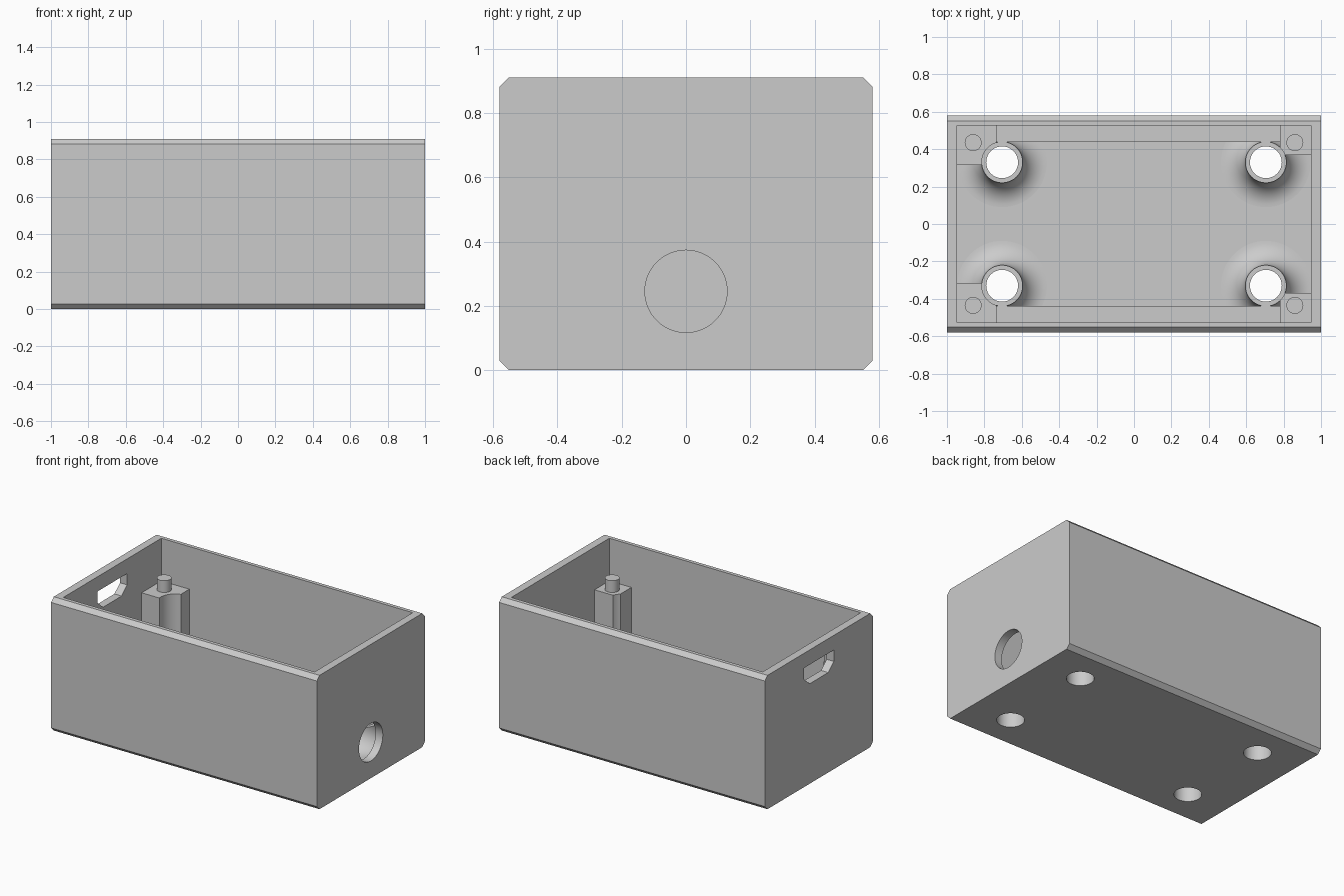
import bpy, bmesh, math
from mathutils import Matrix, Vector

if "Cube" in bpy.data.objects:
    bpy.data.objects.remove(bpy.data.objects["Cube"])

grey = bpy.data.materials.new("light_grey_plastic")
grey.use_nodes = True
colour = (0.6, 0.6, 0.6, 1)
grey.diffuse_color = colour
grey.node_tree.nodes["Principled BSDF"].inputs["Base Color"].default_value = colour

HALF_X, HALF_Y, HEIGHT = 1.0, 0.58, 0.91
IN_X, IN_Y, FLOOR = 0.946, 0.527, 0.055
CHAMFER, BOSS_TOP, POST_TOP, PEG_TOP = 0.028, 0.19, 0.62, 0.70
HOLE_R, BOSS_R, FILLET = 0.085, 0.11, 0.13
BOSS_X, BOSS_Y = 0.705, 0.33


def finish(name, bm):
    bmesh.ops.recalc_face_normals(bm, faces=bm.faces)
    mesh = bpy.data.meshes.new(name)
    bm.to_mesh(mesh)
    bm.free()
    obj = bpy.data.objects.new(name, mesh)
    bpy.context.collection.objects.link(obj)
    mesh.materials.append(grey)
    return obj


def box(name, x0, x1, y0, y1, z0, z1):
    bm = bmesh.new()
    bmesh.ops.create_cube(bm, size=1)
    bmesh.ops.scale(bm, vec=(x1 - x0, y1 - y0, z1 - z0), verts=bm.verts)
    bmesh.ops.translate(bm, vec=((x0 + x1) / 2, (y0 + y1) / 2, (z0 + z1) / 2), verts=bm.verts)
    return finish(name, bm)


def cylinder(name, centre, radius, depth, along_x=False):
    bm = bmesh.new()
    turn = Matrix.Rotation(math.pi / 2, 4, 'Y') if along_x else Matrix()
    bmesh.ops.create_cone(bm, cap_ends=True, segments=64, radius1=radius, radius2=radius,
                          depth=depth, matrix=Matrix.Translation(centre) @ turn)
    return finish(name, bm)


def prism(name, profile, x0, x1):
    """Extrude a (y, z) outline along x."""
    bm = bmesh.new()
    face = bm.faces.new([bm.verts.new((x0, y, z)) for y, z in profile])
    moved = bmesh.ops.extrude_face_region(bm, geom=[face])["geom"]
    bmesh.ops.translate(bm, vec=(x1 - x0, 0, 0),
                        verts=[v for v in moved if isinstance(v, bmesh.types.BMVert)])
    return finish(name, bm)


def lathe(name, profile, x, y):
    """Spin a closed (radius, z) outline about a vertical axis."""
    bm = bmesh.new()
    verts = [bm.verts.new((r, 0, z)) for r, z in profile]
    edges = [bm.edges.new((verts[i - 1], verts[i])) for i in range(len(verts))]
    bmesh.ops.spin(bm, geom=verts + edges, cent=(0, 0, 0), axis=(0, 0, 1),
                   angle=2 * math.pi, steps=64)
    bmesh.ops.remove_doubles(bm, verts=bm.verts, dist=0.0005)
    bmesh.ops.translate(bm, vec=(x, y, 0), verts=bm.verts)
    return finish(name, bm)


def activate(obj):
    bpy.ops.object.select_all(action='DESELECT')
    obj.select_set(True)
    bpy.context.view_layer.objects.active = obj


def cut(obj, cutter):
    activate(obj)
    mod = obj.modifiers.new("cut", 'BOOLEAN')
    mod.operation, mod.solver, mod.object = 'DIFFERENCE', 'EXACT', cutter
    bpy.ops.object.modifier_apply(modifier=mod.name)
    bpy.data.objects.remove(cutter)


def smooth(obj):
    activate(obj)
    bpy.ops.object.shade_smooth_by_angle(angle=math.radians(30))


# Outer shell with chamfered long edges
c = CHAMFER
quarter = [(HALF_Y, HEIGHT - c), (HALF_Y - c, HEIGHT)]
top = quarter + [(-y, z) for y, z in reversed(quarter)]
outline = top + [(y, HEIGHT - z) for y, z in reversed(top)]
shell = prism("shell", outline, -HALF_X, HALF_X)
cut(shell, box("cavity", -IN_X, IN_X, -IN_Y, IN_Y, FLOOR, 1.2))

# Port slot in one end, round cable hole in the other
slot = [(0.16, 0.81), (0.16, 0.733), (0.1, 0.68)]
slot += [(-y, z) for y, z in reversed(slot)]
cut(shell, prism("port_slot", slot, -1.1, -0.9))
cut(shell, cylinder("cable_hole", (1, 0, 0.245), 0.128, 0.2, True))

# Corner bosses with filleted bases, support posts and pegs
arc = [(BOSS_R + FILLET * (1 - math.cos(a)), FLOOR + FILLET * (1 - math.sin(a)))
       for a in (math.pi / 2 * i / 12 for i in range(13))]
boss_profile = [(HOLE_R, BOSS_TOP), (BOSS_R, BOSS_TOP)] + arc
boss_profile += [(BOSS_R + FILLET, 0.05), (HOLE_R, 0.05)]
for side, sx in (("left", 1), ("right", -1)):
    for end, sy in (("front", -1), ("back", 1)):
        tag = f"{side}_{end}"
        x, y = sx * BOSS_X, sy * BOSS_Y
        cut(shell, cylinder("screw_hole", (x, y, 0), HOLE_R, 0.3))
        smooth(lathe(f"screw_boss_{tag}", boss_profile, x, y))
        inner_x, inner_y = (0.78, 0.368) if sx > 0 else (0.735, 0.315)
        xs = sorted((sx * inner_x, sx * (IN_X + 0.004)))
        ys = sorted((sy * inner_y, sy * (IN_Y + 0.004)))
        post = box(f"support_post_{tag}", *xs, *ys, 0.05, POST_TOP)
        cut(post, cylinder("driver_clearance", (x, y, 0.4), BOSS_R - 0.001, 1))
        smooth(post)
        smooth(cylinder(f"locating_peg_{tag}", (sx * 0.86, sy * 0.435, PEG_TOP - 0.05), 0.045, 0.1))
smooth(shell)

# Ledges along the long walls
for end, sy in (("front", -1), ("back", 1)):
    ys = sorted((sy * 0.438, sy * (IN_Y + 0.004)))
    box(f"wall_ledge_{end}", -0.85, 0.85, *ys, 0.05, BOSS_TOP)
